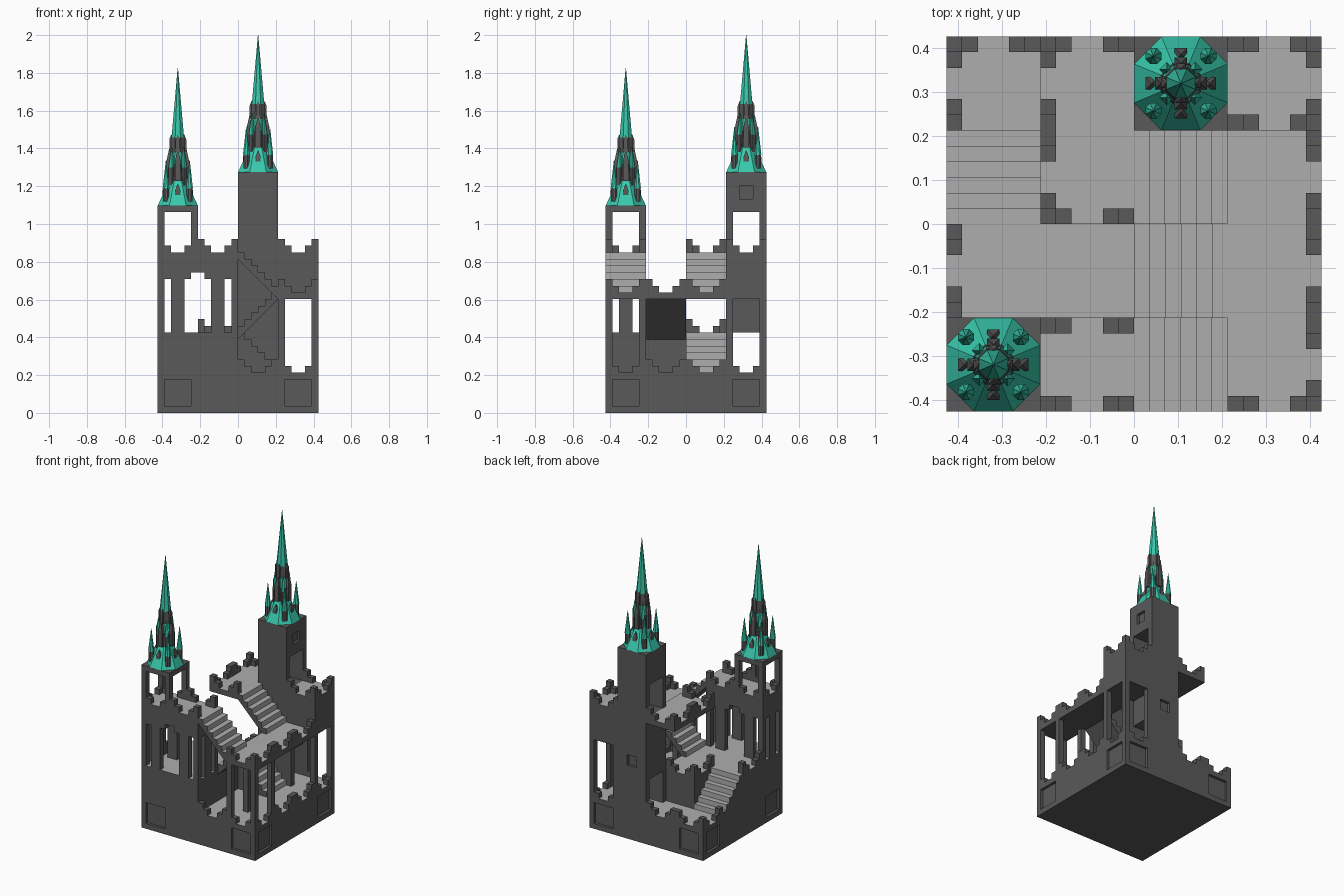
import bpy, bmesh, math
from mathutils import Matrix, Vector

if "Cube" in bpy.data.objects:
    bpy.data.objects.remove(bpy.data.objects["Cube"])

S = 0.85 / 24            # one building block; plan is 24 x 24 blocks


def material(name, c):
    m = bpy.data.materials.new(name)
    m.diffuse_color = (*c, 1)
    m.use_nodes = True
    m.node_tree.nodes["Principled BSDF"].inputs["Base Color"].default_value = m.diffuse_color
    return m


STONE = material("dark_stone", (0.10, 0.10, 0.10))
FLOOR = material("pale_floor", (0.42, 0.42, 0.42))
COPPER = material("green_copper", (0.04, 0.58, 0.41))


def finish(name, bm, mats, light=None):
    bmesh.ops.recalc_face_normals(bm, faces=bm.faces[:])
    if light:
        for f in bm.faces:
            f.material_index = 1 if light(f.normal) else 0
    me = bpy.data.meshes.new(name)
    bm.to_mesh(me)
    bm.free()
    for m in mats:
        me.materials.append(m)
    ob = bpy.data.objects.new(name, me)
    bpy.context.collection.objects.link(ob)
    return ob


def boxes(name, items, pale_top=False):
    """items: (x0, x1, y0, y1, z0, z1) in blocks"""
    bm = bmesh.new()
    for x0, x1, y0, y1, z0, z1 in items:
        m = Matrix.Translation(Vector((x0 + x1, y0 + y1, z0 + z1)) * S / 2)
        m = m @ Matrix.Diagonal(((x1 - x0) * S, (y1 - y0) * S, (z1 - z0) * S, 1))
        bmesh.ops.create_cube(bm, size=1, matrix=m)
    return finish(name, bm, [STONE, FLOOR], (lambda n: n.z > 0.9) if pale_top else None)


def cut(target, name, items):
    c = boxes(name, items)
    c.hide_render = True
    c.hide_set(True)
    mod = target.modifiers.new("openings", 'BOOLEAN')
    mod.object = c
    mod.operation = 'DIFFERENCE'
    mod.solver = 'EXACT'


# Foundation with framed recesses at the corners of every side
base = boxes("foundation", [(-12, 12, -12, 12, 0, 6)], True)
rec = []
for a in (-11, 7):
    for e in (-12, 12):
        lo, hi = e - 0.5, e + 0.5
        rec += [(a, a + 4, lo, hi, 1, 5), (lo, hi, a, a + 4, 1, 5)]
cut(base, "foundation_recess_cutter", rec)

# Raised terrace on the front left
boxes("raised_terrace", [(-12, 0, -12, 0, 6, 12), (-6, 0, 0, 6, 6, 12)], True)

# Upper decks
boxes("right_landing", [(6, 12, -12, 6, 17, 18)], True)
boxes("high_terrace", [(-6, 0, 0, 12, 23, 24)], True)
boxes("corner_terrace", [(6, 12, 6, 12, 17, 24)], True)
boxes("arcade_deck", [(-12, 0, -12, -6, 23, 24)], True)

# Corner pillars on the right
boxes("right_pillars", [(x, x + 1, y, y + 1, 6, 17)
                        for x in (6, 11) for y in (-12, -7, 6, 11)])

# Arcade under the front left tower
arc = []
for y in (-12, -7):
    arc += [(a, b, y, y + 1, 12, 20) for a, b in ((-12, -11), (-10, -8), (-4, -2), (-1, 0))]
    arc += [(-12, -7, y, y + 1, 20, 21), (-5, 0, y, y + 1, 20, 21), (-12, 0, y, y + 1, 21, 23)]
for x in (-12, -1):
    arc += [(x, x + 1, -10, -8, 12, 20), (x, x + 1, -11, -7, 20, 23)]
boxes("arcade", arc)


# Stepped battlements: one cell long (6 blocks)
def battlement(axis, start, edge, z):
    out = []
    for k, h in ((0, 2), (1, 1), (4, 1), (5, 2)):
        a, b = start + k, start + k + 1
        out.append((a, b, edge, edge + 1, z, z + h) if axis == 'x'
                   else (edge, edge + 1, a, b, z, z + h))
    return out


edges = [('x', 0, -12, 6), ('x', 6, -12, 6), ('x', 6, 11, 6),
         ('x', -12, 11, 6), ('x', -6, 11, 6), ('y', 6, -12, 6),
         ('y', -6, -12, 12), ('y', 0, -6, 12), ('x', -6, 5, 12),
         ('x', 6, -12, 18),
         ('x', -6, -12, 24), ('x', -6, -7, 24), ('x', -12, -12, 24), ('y', -12, -12, 24),
         ('x', -12, -7, 24), ('x', -6, 0, 24), ('y', 0, -6, 24), ('y', 6, -6, 24),
         ('x', -6, 11, 24), ('x', 6, 11, 24), ('x', 6, 6, 24), ('y', 6, 11, 24)]
edges += [('y', s, 11, 6) for s in (-12, -6, 0, 6)]
edges += [('y', s, 11, 18) for s in (-12, -6, 0)]
parts = []
for e in edges:
    parts += battlement(*e)
boxes("battlements", parts)


# Stairs: step profile swept across one cell, descending along d
def stairs(name, origin, d, w, top, solid=False):
    prof = []
    for k in range(6):
        prof += [(k, top - k), (k + 1, top - k)]
    prof += [(6, top - 6), (0, top - 6)] if solid else [(6, top - 7), (0, top - 1)]
    d, w, o = Vector((*d, 0)), Vector((*w, 0)), Vector((*origin, 0))
    bm = bmesh.new()
    f = bm.faces.new([bm.verts.new((o + d * u + Vector((0, 0, z))) * S) for u, z in prof])
    r = bmesh.ops.extrude_face_region(bm, geom=[f])
    bmesh.ops.translate(bm, vec=w * 6 * S,
                        verts=[v for v in r['geom'] if isinstance(v, bmesh.types.BMVert)])
    finish(name, bm, [STONE, FLOOR], lambda n: n.z > 0.5 or (n.dot(d) > 0.9))


stairs("front_upper_stairs", (0, -12), (1, 0), (0, 1), 24)
stairs("middle_stairs", (6, -6), (-1, 0), (0, 1), 18)
stairs("rear_upper_stairs", (0, 0), (1, 0), (0, 1), 24)
stairs("rear_lower_stairs", (0, 0), (1, 0), (0, 1), 12, True)
stairs("left_stairs", (-12, 0), (0, 1), (1, 0), 12, True)

# Tall rear tower with two passages and small windows
tower = boxes("rear_tower", [(0, 6, 6, 12, 6, 36)])
cut(tower, "tower_opening_cutter", [(-1, 7, 7, 11, 5.5, 12), (-1, 7, 7, 11, 24, 30),
                                    (5.5, 7, 8, 10, 32, 34), (2, 4, 11.5, 13, 14, 16)])

# Open belfry of the front tower
boxes("front_tower", [(x, x + 1, y, y + 1, 24, 30) for x in (-12, -7) for y in (-12, -7)]
      + [(-12, -6, -12, -6, 30, 31)])


# Spires
def prism(bm, x, y, z0, z1, r0, r1, n=8, turn=0.0):
    """n-sided frustum given by its flat-to-centre radii"""
    k = 1 / math.cos(math.pi / n)
    m = Matrix.Translation((x, y, (z0 + z1) / 2)) @ Matrix.Rotation(turn + math.pi / n, 4, 'Z')
    bmesh.ops.create_cone(bm, cap_ends=True, segments=n, radius1=r0 * k,
                          radius2=r1 * k, depth=z1 - z0, matrix=m)


def spire(name, cx, cy, z, top):
    g, s = bmesh.new(), bmesh.new()
    prism(g, cx, cy, z, z + .13, .106, .046)             # skirt
    prism(s, cx, cy, z + .10, z + .22, .047, .043)       # drum
    prism(g, cx, cy, z + .20, z + .34, .043, .034)
    prism(s, cx, cy, z + .28, z + .36, .038, .034)
    prism(g, cx, cy, z + .35, top, .034, .001)           # needle
    for k in range(4):
        a = k * math.pi / 2
        c, n = math.cos(a), math.sin(a)
        # gabled dormers on the four sides
        for bm, r, z0, z1, z2, w in ((s, .066, .03, .08, .115, .014),
                                     (s, .045, .13, .24, .30, .014),
                                     (s, .034, .28, .35, .375, .011)):
            x, y = cx + c * r, cy + n * r
            prism(bm, x, y, z + z0, z + z1, w, w, 4)
            prism(bm, x, y, z + z1, z + z2, w, .001, 4)
        # diagonal ribs and corner pinnacles
        d, e = math.cos(a + math.pi / 4), math.sin(a + math.pi / 4)
        x, y = cx + d * .045, cy + e * .045
        prism(s, x, y, z + .10, z + .20, .012, .012, 4, math.pi / 4)
        prism(g, x, y, z + .20, z + .31, .012, .001, 4, math.pi / 4)
        x, y = cx + d * .088, cy + e * .088
        prism(s, x, y, z + .02, z + .09, .016, .016)
        prism(g, x, y, z + .09, z + .24, .018, .001)
    finish(name + "_copper", g, [COPPER])
    finish(name + "_stonework", s, [STONE])


spire("front_spire", -9 * S, -9 * S, 31 * S, 1.825)
spire("rear_spire", 3 * S, 9 * S, 36 * S, 2.0)
